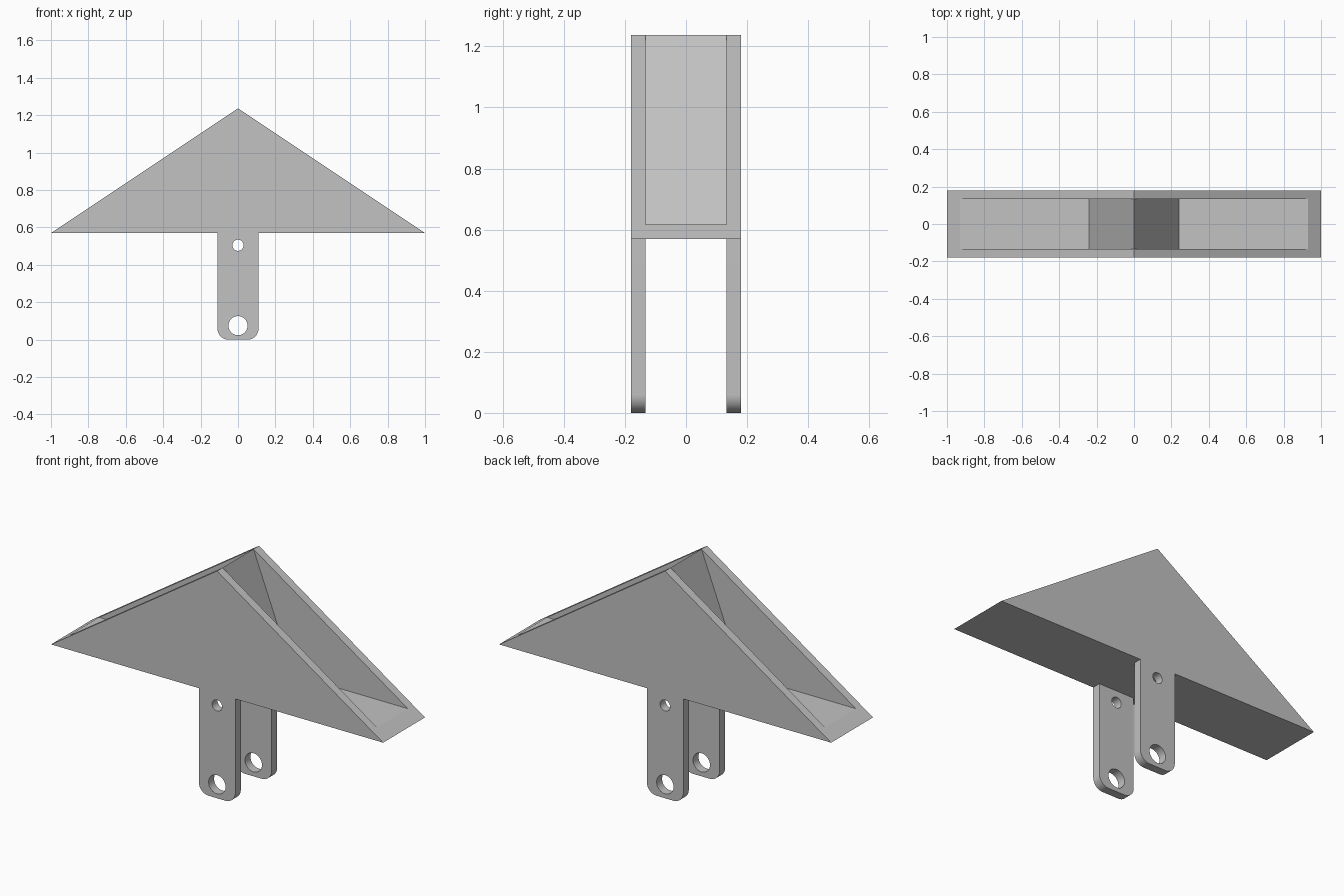
import bpy, bmesh, math

cube = bpy.data.objects.get("Cube")
if cube:
    bpy.data.objects.remove(cube, do_unlink=True)

grey = bpy.data.materials.new("plain grey")
grey.use_nodes = True
colour = (0.54, 0.54, 0.54, 1)
grey.diffuse_color = colour
grey.node_tree.nodes["Principled BSDF"].inputs["Base Color"].default_value = colour

HALF_DEPTH, PLATE = 0.18, 0.047
BASE, APEX, FLOOR = 0.57, 1.237, 0.617
LEG, ROUND = 0.11, 0.06


def arc(cx, cz, radius, start, end, steps):
    """Points along an arc, angles in degrees."""
    angles = [math.radians(start + (end - start) * i / steps) for i in range(steps + 1)]
    return [(cx + radius * math.cos(a), cz + radius * math.sin(a)) for a in angles]


def extruded(name, outlines, y, thickness):
    """Fill x-z outlines (inner ones become holes) and extrude them along y."""
    curve = bpy.data.curves.new(name, "CURVE")
    curve.dimensions = "2D"
    curve.fill_mode = "BOTH"
    curve.extrude = thickness / 2
    for points in outlines:
        spline = curve.splines.new("POLY")
        spline.points.add(len(points) - 1)
        for p, (x, z) in zip(spline.points, points):
            p.co = (x, z, 0, 1)
        spline.use_cyclic_u = True
    shape = bpy.data.objects.new(name + " outline", curve)
    bpy.context.collection.objects.link(shape)
    bpy.context.view_layer.update()
    mesh = bpy.data.meshes.new_from_object(
        shape.evaluated_get(bpy.context.evaluated_depsgraph_get()))
    bpy.data.objects.remove(shape, do_unlink=True)

    # Weld caps to walls and stand the part upright
    bm = bmesh.new()
    bm.from_mesh(mesh)
    bmesh.ops.remove_doubles(bm, verts=bm.verts, dist=0.0001)
    for v in bm.verts:
        v.co = (v.co.x, y - v.co.z, v.co.y)
    bmesh.ops.recalc_face_normals(bm, faces=bm.faces)
    bm.to_mesh(mesh)
    bm.free()
    mesh.materials.clear()
    mesh.materials.append(grey)

    part = bpy.data.objects.new(name, mesh)
    bpy.context.collection.objects.link(part)
    bpy.ops.object.select_all(action="DESELECT")
    part.select_set(True)
    bpy.context.view_layer.objects.active = part
    bpy.ops.object.shade_smooth_by_angle(angle=math.radians(30))
    return part


# Side plates: gable triangle with a rounded leg and two pin holes
plate_outline = [(0, APEX), (-1, BASE), (-LEG, BASE)]
plate_outline += arc(-LEG + ROUND, ROUND, ROUND, 180, 270, 14)
plate_outline += arc(LEG - ROUND, ROUND, ROUND, 270, 360, 14)
plate_outline += [(LEG, BASE), (1, BASE)]
large_hole = arc(0, 0.075, 0.051, 0, 352.5, 47)
small_hole = arc(0, 0.505, 0.03, 0, 352.5, 47)
for name, side in (("front_plate", -1), ("back_plate", 1)):
    extruded(name, [plate_outline, large_hole, small_hole],
             side * (HALF_DEPTH - PLATE / 2), PLATE)

# Floor and central wedge between the plates
edge = 1 - (FLOOR - BASE) / (APEX - BASE)
core = [(-1, BASE), (1, BASE), (edge, FLOOR), (0.24, FLOOR),
        (0, APEX), (-0.24, FLOOR), (-edge, FLOOR)]
extruded("floor_and_wedge", [core], 0, 2 * (HALF_DEPTH - PLATE))
